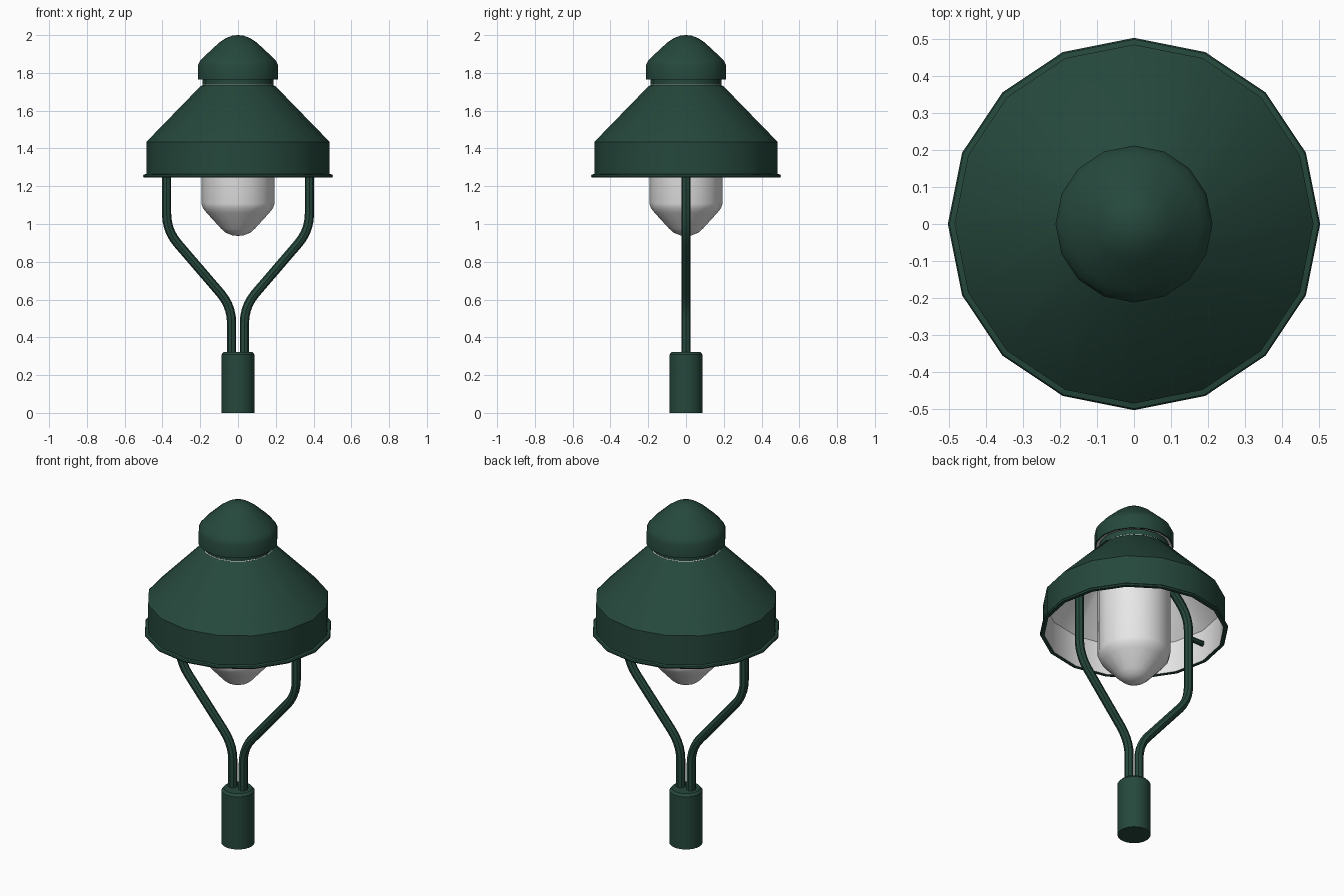
import bpy, bmesh, math
from mathutils import Vector

if "Cube" in bpy.data.objects:
    bpy.data.objects.remove(bpy.data.objects["Cube"])


def material(name, rgb):
    m = bpy.data.materials.new(name)
    m.diffuse_color = (*rgb, 1)
    m.use_nodes = True
    m.node_tree.nodes["Principled BSDF"].inputs["Base Color"].default_value = m.diffuse_color
    return m


GREEN = material("dark_green", (0.019, 0.065, 0.045))
WHITE = material("white", (0.8, 0.8, 0.8))


def smooth(ob, angle=32):
    bpy.ops.object.select_all(action='DESELECT')
    ob.select_set(True)
    bpy.context.view_layer.objects.active = ob
    bpy.ops.object.shade_smooth_by_angle(angle=math.radians(angle))


def lathe(name, profile, mats, sides=16, white_from=None, angle=32):
    """Spin (radius, z) points; bands from index white_from use the second material."""
    bm = bmesh.new()
    rings = []
    for r, z in profile:
        if r == 0:
            rings.append([bm.verts.new((0, 0, z))] * sides)
        else:
            rings.append([bm.verts.new((r * math.cos(math.tau * i / sides),
                                        r * math.sin(math.tau * i / sides), z))
                          for i in range(sides)])
    for b, (lo, hi) in enumerate(zip(rings, rings[1:])):
        for i in range(sides):
            j = (i + 1) % sides
            quad = list(dict.fromkeys((lo[i], lo[j], hi[j], hi[i])))
            f = bm.faces.new(quad)
            if white_from is not None and b >= white_from:
                f.material_index = 1
    me = bpy.data.meshes.new(name)
    bmesh.ops.recalc_face_normals(bm, faces=bm.faces)
    bm.to_mesh(me)
    bm.free()
    for m in mats:
        me.materials.append(m)
    ob = bpy.data.objects.new(name, me)
    bpy.context.collection.objects.link(ob)
    smooth(ob, angle)
    return ob


def fillet(points, cut, steps=5):
    """Round the inner corners of a path."""
    pts = [Vector(p) for p in points]
    out = [pts[0]]
    for a, b, c in zip(pts, pts[1:], pts[2:]):
        p, q = b + (a - b).normalized() * cut, b + (c - b).normalized() * cut
        for k in range(steps + 1):
            t = k / steps
            out.append(p * (1 - t) ** 2 + b * 2 * t * (1 - t) + q * t * t)
    return out + [pts[-1]]


def tube(name, points, radius):
    cu = bpy.data.curves.new(name, 'CURVE')
    cu.dimensions = '3D'
    cu.bevel_depth = radius
    cu.bevel_resolution = 2
    cu.use_fill_caps = True
    sp = cu.splines.new('POLY')
    sp.points.add(len(points) - 1)
    for s, p in zip(sp.points, points):
        s.co = (*p, 1)
    cu.materials.append(GREEN)
    ob = bpy.data.objects.new(name, cu)
    bpy.context.collection.objects.link(ob)
    bpy.ops.object.select_all(action='DESELECT')
    ob.select_set(True)
    bpy.context.view_layer.objects.active = ob
    bpy.ops.object.convert(target='MESH')
    smooth(bpy.context.view_layer.objects.active, 40)


# post socket
lathe("post_socket", [(0, 0), (0.088, 0), (0.088, 0.308), (0.076, 0.322), (0, 0.322)],
      [GREEN], sides=24)

# shade: green outside with rolled rim, white lining inside
lathe("shade", [(0.188, 1.77), (0.188, 1.735), (0.198, 1.73), (0.485, 1.435),
                (0.485, 1.265), (0.499, 1.262), (0.503, 1.255), (0.499, 1.247),
                (0.488, 1.245), (0.478, 1.248),
                (0.478, 1.432), (0.191, 1.726), (0.18, 1.77), (0.188, 1.77)],
      [GREEN, WHITE], white_from=9)

# cap on top, white underneath
lathe("cap", [(0, 2.0), (0.03, 1.997), (0.065, 1.984), (0.1, 1.96), (0.18, 1.886),
              (0.202, 1.862), (0.212, 1.84), (0.212, 1.765), (0.204, 1.765),
              (0.204, 1.785), (0, 1.785)],
      [GREEN, WHITE], white_from=8)

# glass bulb cover
lathe("glass_cover", [(0, 0.937), (0.03, 0.94), (0.065, 0.954), (0.09, 0.976),
                      (0.165, 1.058), (0.185, 1.083), (0.194, 1.108),
                      (0.194, 1.6), (0.178, 1.72), (0, 1.72)], [WHITE])

# pair of bent arms with small pegs out to the shade wall
for side, s in (("left", -1), ("right", 1)):
    path = [(0.034 * s, 0, 0.3), (0.034 * s, 0, 0.565), (0.378 * s, 0, 0.965),
            (0.378 * s, 0, 1.48), (0.2 * s, 0, 1.665)]
    tube(side + "_arm", fillet(path, 0.09), 0.0245)
    tube(side + "_peg", [(0.378 * s, 0, 1.35), (0.482 * s, 0, 1.35)], 0.015)
